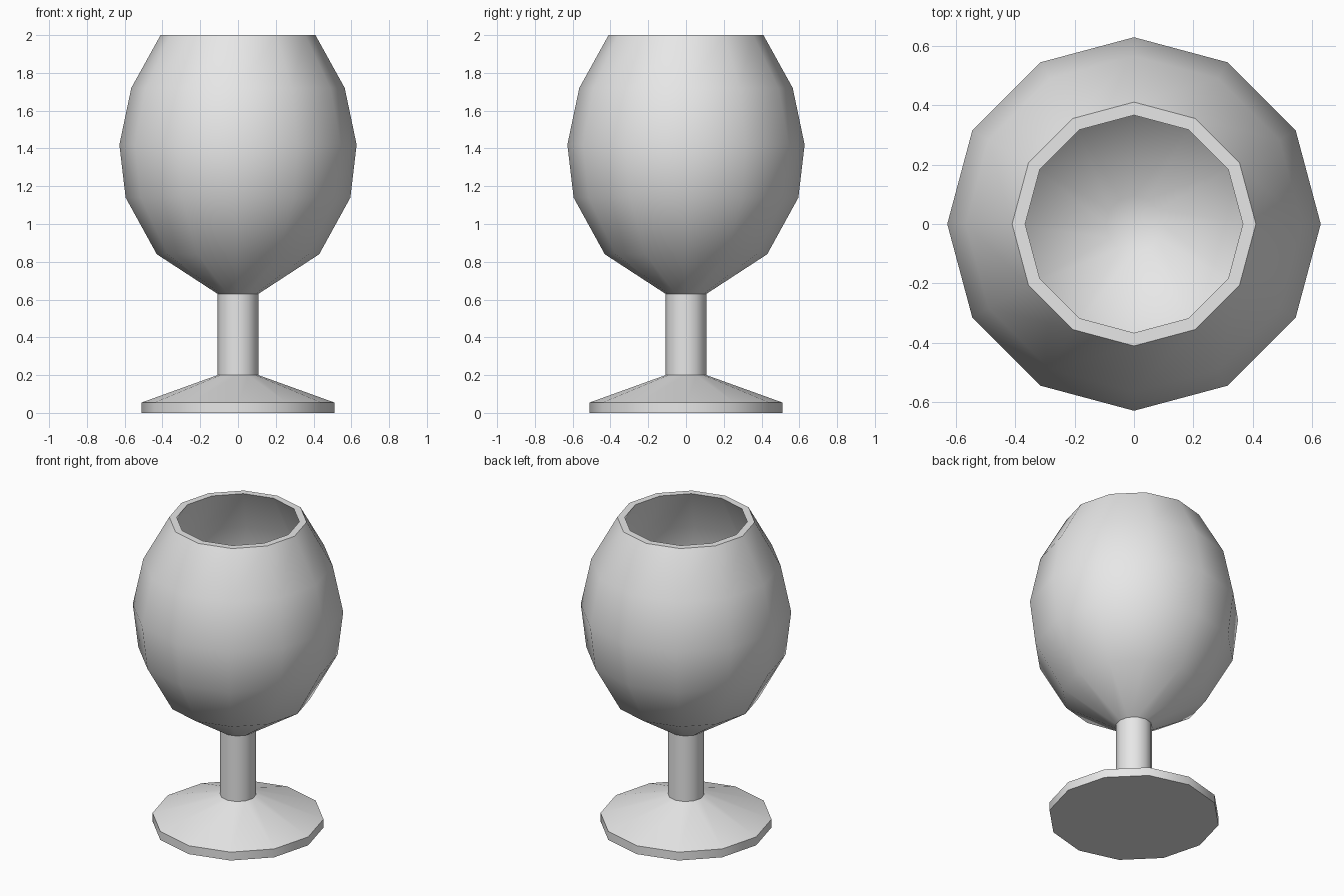
import bpy, bmesh
from math import radians, tau
from mathutils import Vector

SIDES = 12

cube = bpy.data.objects.get("Cube")
if cube:
    bpy.data.objects.remove(cube, do_unlink=True)

grey = bpy.data.materials.new("plain_grey")
grey.use_nodes = True
colour = (0.8, 0.8, 0.8, 1)
grey.diffuse_color = colour
grey.node_tree.nodes["Principled BSDF"].inputs["Base Color"].default_value = colour


def lathe(name, profile):
    """Spin an (radius, height) profile around z into a smooth-shaded object."""
    bm = bmesh.new()
    verts = [bm.verts.new((r, 0, z)) for r, z in profile]
    edges = [bm.edges.new(pair) for pair in zip(verts, verts[1:])]
    bmesh.ops.spin(bm, geom=verts + edges, cent=(0, 0, 0), axis=(0, 0, 1),
                   angle=tau, steps=SIDES, use_merge=True)
    bmesh.ops.remove_doubles(bm, verts=bm.verts, dist=0.0005)
    # profiles run upward on the outside, so the first outer face must point out
    bmesh.ops.recalc_face_normals(bm, faces=bm.faces)
    widest = max(bm.faces, key=lambda f: f.calc_center_median().xy.length)
    centre = widest.calc_center_median()
    if widest.normal.dot(Vector((centre.x, centre.y, 0))) < 0:
        bmesh.ops.reverse_faces(bm, faces=bm.faces)
    mesh = bpy.data.meshes.new(name)
    bm.to_mesh(mesh)
    bm.free()
    mesh.materials.append(grey)
    obj = bpy.data.objects.new(name, mesh)
    bpy.context.collection.objects.link(obj)
    bpy.ops.object.select_all(action="DESELECT")
    obj.select_set(True)
    bpy.context.view_layer.objects.active = obj
    bpy.ops.object.shade_smooth_by_angle(angle=radians(40))
    return obj


# One continuous goblet: foot, stem, bowl outside, lip, bowl inside
foot = [(0, 0), (0.51, 0), (0.51, 0.055), (0.108, 0.2)]
stem = [(0.108, 0.63)]
bowl_outside = [(0.43, 0.84), (0.595, 1.14), (0.628, 1.42), (0.565, 1.72), (0.41, 2)]
bowl_inside = [(0.366, 2), (0.523, 1.71), (0.582, 1.42), (0.552, 1.155),
               (0.4, 0.873), (0.095, 0.672), (0, 0.672)]
lathe("goblet", foot + stem + bowl_outside + bowl_inside)
